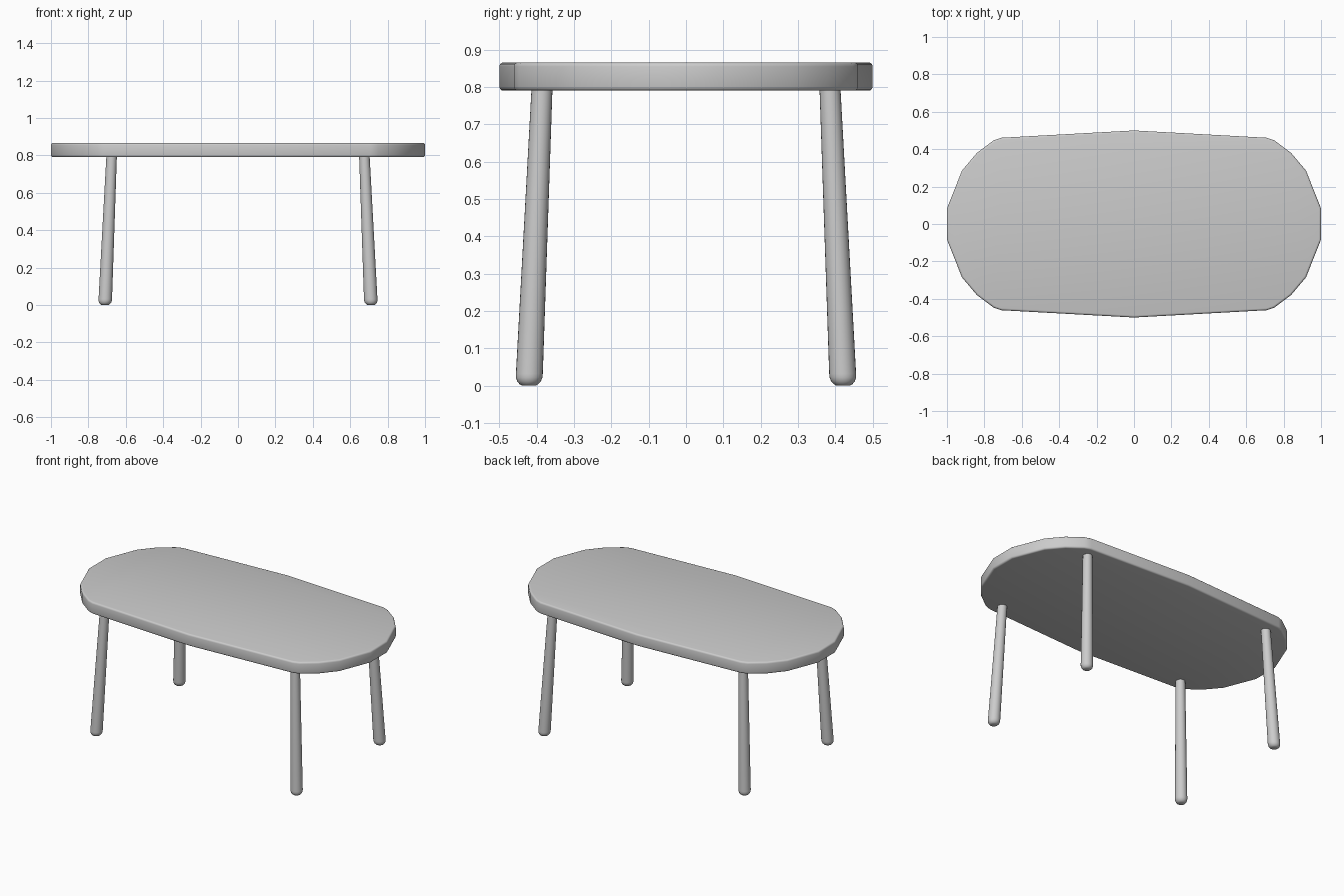
import bpy, bmesh, math

if "Cube" in bpy.data.objects:
    bpy.data.objects.remove(bpy.data.objects["Cube"])

TOP_Z, UNDER_Z = 0.866, 0.79


def make_object(name, bm):
    bmesh.ops.recalc_face_normals(bm, faces=bm.faces)
    mesh = bpy.data.meshes.new(name)
    bm.to_mesh(mesh)
    bm.free()
    obj = bpy.data.objects.new(name, mesh)
    bpy.context.collection.objects.link(obj)
    bpy.ops.object.select_all(action='DESELECT')
    obj.select_set(True)
    bpy.context.view_layer.objects.active = obj
    return obj


# Tabletop: faceted oval outline, extruded, with rounded rims
quarter = [(1.0, 0.083), (0.92, 0.285), (0.84, 0.38), (0.75, 0.447), (0.71, 0.461)]
right = [(x, -y) for x, y in reversed(quarter)] + quarter
outline = right + [(0, 0.5)] + [(-x, -y) for x, y in right] + [(0, -0.5)]

bm = bmesh.new()
base = bm.faces.new([bm.verts.new((x, y, UNDER_Z)) for x, y in outline])
ext = bmesh.ops.extrude_face_region(bm, geom=[base], use_keep_orig=True)
for v in ext['geom']:
    if isinstance(v, bmesh.types.BMVert):
        v.co.z = TOP_Z
rims = [e for e in bm.edges if abs(e.verts[0].co.z - e.verts[1].co.z) < 1e-5]
bmesh.ops.bevel(bm, geom=rims, offset=0.011, segments=3, profile=0.5,
                affect='EDGES', clamp_overlap=True)
make_object("tabletop", bm)
bpy.ops.object.shade_smooth_by_angle(angle=math.radians(35))

# Legs: tapered, splayed round posts with rounded feet (height, radius)
leg_profile = [(0.0, 0.018), (0.004, 0.025), (0.012, 0.032), (0.022, 0.0355),
               (0.032, 0.036), (0.80, 0.028)]
SIDES = 24


def make_leg(name, sx, sy):
    bm = bmesh.new()
    rings = []
    for z, r in leg_profile:
        splay = 0.035 * z / UNDER_Z
        cx, cy = sx * (0.711 - splay), sy * (0.421 - splay)
        rings.append([bm.verts.new((cx + r * math.cos(a), cy + r * math.sin(a), z))
                      for a in (2 * math.pi * i / SIDES for i in range(SIDES))])
    for lo, hi in zip(rings, rings[1:]):
        for i in range(SIDES):
            j = (i + 1) % SIDES
            bm.faces.new((lo[i], lo[j], hi[j], hi[i]))
    bm.faces.new(rings[0])
    bm.faces.new(rings[-1])
    make_object(name, bm)
    bpy.ops.object.shade_smooth_by_angle(angle=math.radians(50))


for side, sx in (("left", -1), ("right", 1)):
    for end, sy in (("front", -1), ("back", 1)):
        make_leg(f"{end}_{side}_leg", sx, sy)
